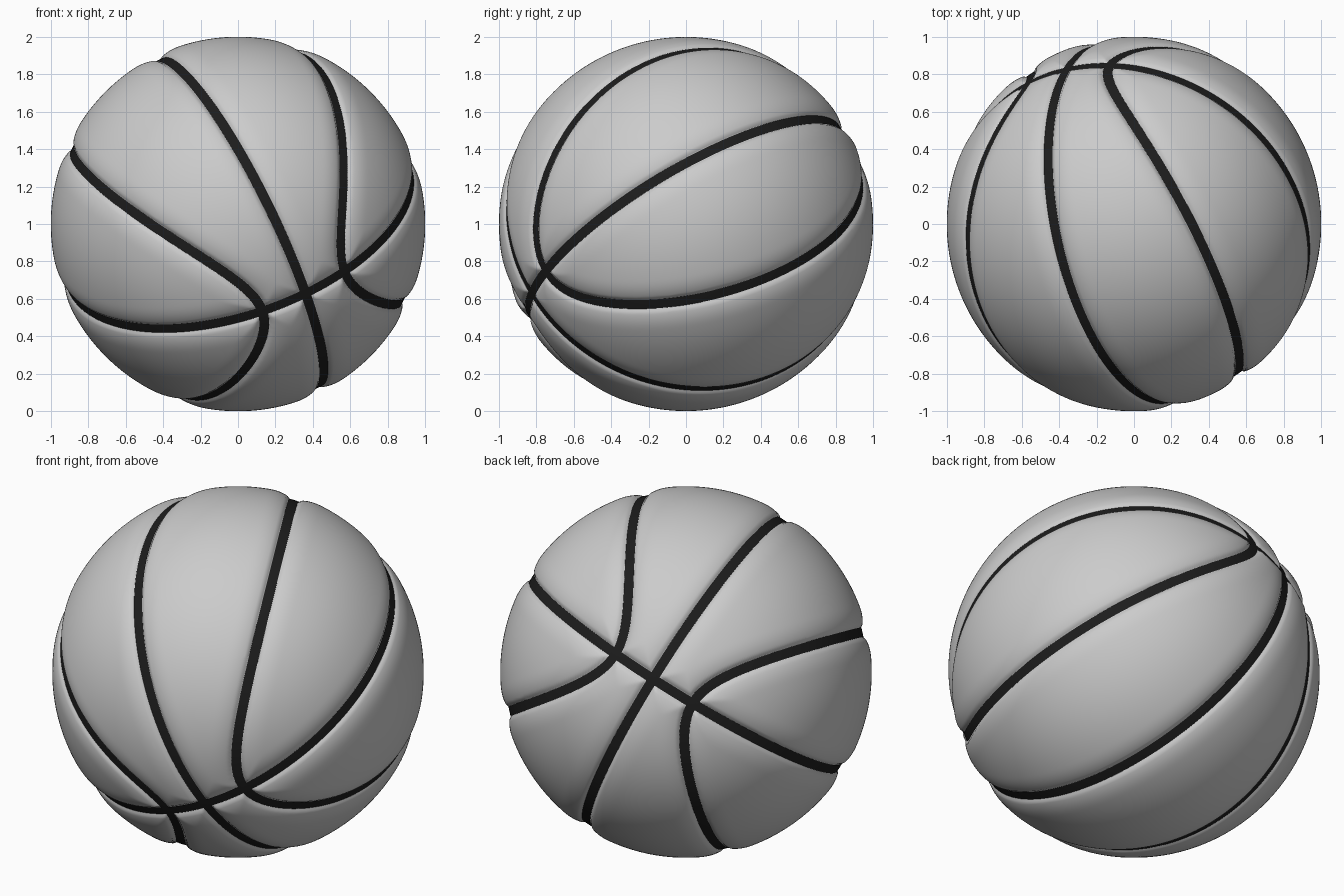
import bpy, bmesh, math
from mathutils import Vector, Matrix, kdtree

if "Cube" in bpy.data.objects:
    bpy.data.objects.remove(bpy.data.objects["Cube"])

# Ball frame: X = seam crossing point, Y = side-loop axis, Z = normal of the cross seam
ax = Vector((0.37, -0.846, -0.38)).normalized()
az = Vector((-0.288, -0.5, 0.817))
az = (az - ax * az.dot(ax)).normalized()
ay = az.cross(ax)
FRAME = Matrix((ax, ay, az)).transposed().to_4x4()
FRAME.translation = (0, 0, 1)

N = 3000
SEAM_R, SEAM_W = 0.974, 0.027
K = 0.07  # side loops lie on the cone y^2 = z^2 + K x^2


def ring(f):
    return [Vector(f(math.cos(2 * math.pi * i / N), math.sin(2 * math.pi * i / N))).normalized()
            for i in range(N)]


seams = [
    ring(lambda c, s: (c, 0, s)),
    ring(lambda c, s: (c, s, 0)),
    ring(lambda c, s: (c / math.sqrt(K), 1, s)),
    ring(lambda c, s: (c / math.sqrt(K), -1, s)),
]

tree = kdtree.KDTree(4 * N)
for k, pts in enumerate(seams):
    for i, p in enumerate(pts):
        tree.insert(p, k * N + i)
tree.balance()


def radius(d):
    """Groove cross-section: floor, wall, then a softly rounded shoulder."""
    if d < 0.022:
        return 0.966
    if d < 0.042:
        return 0.966 + 0.019 * (d - 0.022) / 0.020
    t = min((d - 0.042) / 0.11, 1)
    return 1 - 0.015 * (1 - t) ** 2.5


def add_object(name, bm):
    bmesh.ops.recalc_face_normals(bm, faces=bm.faces[:])
    for f in bm.faces:
        f.smooth = True
    me = bpy.data.meshes.new(name)
    bm.to_mesh(me)
    bm.free()
    ob = bpy.data.objects.new(name, me)
    ob.matrix_world = FRAME
    bpy.context.collection.objects.link(ob)
    return ob


# Ball skin: evenly divided cube sphere, sunk along the seams
bm = bmesh.new()
bmesh.ops.create_cube(bm, size=2)
bmesh.ops.subdivide_edges(bm, edges=bm.edges[:], cuts=139, use_grid_fill=True)
for v in bm.verts:
    p = Vector([math.tan(c * math.pi / 4) for c in v.co]).normalized()
    v.co = p * radius(tree.find(p)[2])
add_object("ball_skin", bm)

# Black seam strips lying in the grooves
black = bpy.data.materials.new("seam_black")
black.diffuse_color = (0.012, 0.012, 0.012, 1)
black.use_nodes = True
black.node_tree.nodes["Principled BSDF"].inputs["Base Color"].default_value = black.diffuse_color
names = ["seam_long", "seam_cross", "seam_side_right", "seam_side_left"]
for name, pts in zip(names, seams):
    bm = bmesh.new()
    rows = []
    for i in range(0, N, 5):
        p = pts[i]
        side = p.cross(pts[(i + 1) % N] - pts[i - 1]).normalized()
        rows.append([bm.verts.new((p + side * w).normalized() * SEAM_R)
                     for w in (-SEAM_W, 0, SEAM_W)])
    for i, a in enumerate(rows):
        b = rows[(i + 1) % len(rows)]
        for j in (0, 1):
            bm.faces.new((a[j], a[j + 1], b[j + 1], b[j]))
    # make the strip face outward
    bm.normal_update()
    ob = add_object(name, bm)
    f = ob.data.polygons[0]
    if f.normal.dot(f.center) < 0:
        ob.data.flip_normals()
    ob.data.materials.append(black)
